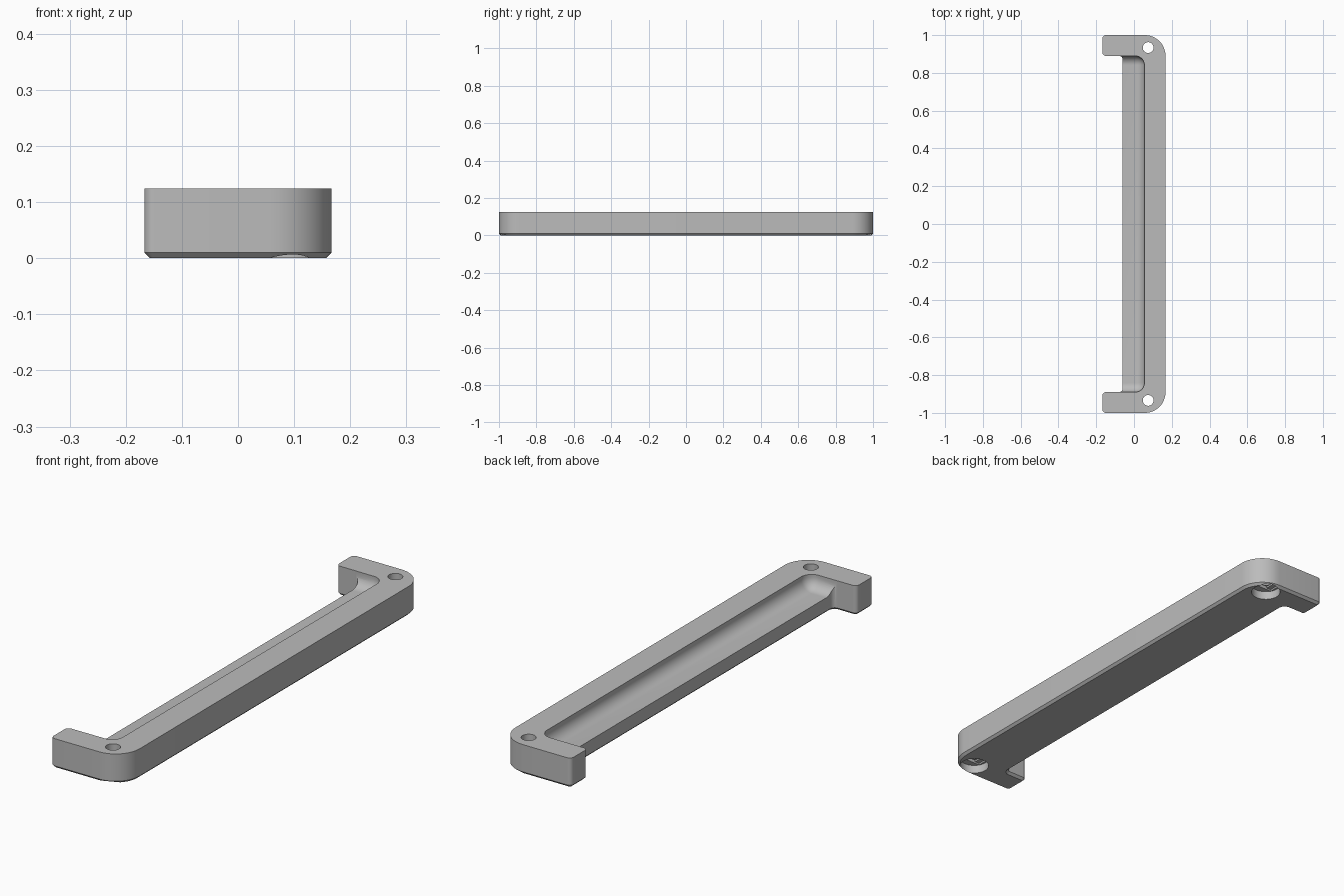
import bpy, bmesh, math
from mathutils import Vector, Matrix

if "Cube" in bpy.data.objects:
    bpy.data.objects.remove(bpy.data.objects["Cube"], do_unlink=True)

HEIGHT, FLOOR, CHAMFER = 0.124, 0.066, 0.01

grey = bpy.data.materials.new("plain_grey")
grey.use_nodes = True
grey.diffuse_color = (0.5, 0.5, 0.5, 1)
grey.node_tree.nodes["Principled BSDF"].inputs["Base Color"].default_value = (0.5, 0.5, 0.5, 1)


def to_object(bm, name):
    bmesh.ops.recalc_face_normals(bm, faces=bm.faces)
    mesh = bpy.data.meshes.new(name)
    bm.to_mesh(mesh)
    bm.free()
    obj = bpy.data.objects.new(name, mesh)
    bpy.context.collection.objects.link(obj)
    return obj


def rounded_outline(corners, steps=12):
    """Replace each (x, y, radius) right-angle corner with an arc."""
    points = []
    for i, (x, y, r) in enumerate(corners):
        here = Vector((x, y))
        a = (Vector(corners[i - 1][:2]) - here).normalized()
        b = (Vector(corners[(i + 1) % len(corners)][:2]) - here).normalized()
        centre = here + (a + b) * r
        for k in range(steps + 1):
            t = math.pi / 2 * k / steps
            points.append(centre - b * r * math.cos(t) - a * r * math.sin(t))
    return points


def box(lo, hi):
    bm = bmesh.new()
    lo, hi = Vector(lo), Vector(hi)
    bmesh.ops.create_cube(bm, size=1)
    for v in bm.verts:
        v.co = Vector([(lo[i] + hi[i]) / 2 + v.co[i] * (hi[i] - lo[i]) for i in range(3)])
    return bm


def cylinder(x, y, radius, z0, z1):
    bm = bmesh.new()
    bmesh.ops.create_cone(bm, cap_ends=True, segments=48, radius1=radius, radius2=radius,
                          depth=z1 - z0, matrix=Matrix.Translation((x, y, (z0 + z1) / 2)))
    return bm


def cut(target, bm, name):
    cutter = to_object(bm, name)
    cutter.hide_render = True
    mod = target.modifiers.new(name, 'BOOLEAN')
    mod.operation, mod.solver, mod.object = 'DIFFERENCE', 'EXACT', cutter
    bpy.context.view_layer.objects.active = target
    bpy.ops.object.modifier_apply(modifier=mod.name)
    bpy.data.objects.remove(cutter, do_unlink=True)


# Solid body: C-shaped outline with rounded corners and a chamfered foot
half = [(0.167, 1, 0.11), (-0.167, 1, 0.018), (-0.167, 0.89, 0.018), (-0.06, 0.89, 0.02)]
corners = half + [(x, -y, r) for x, y, r in reversed(half)]
bm = bmesh.new()
base = bm.faces.new([bm.verts.new((p.x, p.y, 0)) for p in rounded_outline(corners)])
top = bmesh.ops.extrude_face_region(bm, geom=[base])
bmesh.ops.translate(bm, vec=(0, 0, HEIGHT), verts=[g for g in top["geom"] if isinstance(g, bmesh.types.BMVert)])
if not any(all(v.co.z < 0.001 for v in f.verts) for f in bm.faces):
    bm.faces.new([v for v in bm.verts if v.co.z < 0.001])
bmesh.ops.recalc_face_normals(bm, faces=bm.faces)
foot = [e for e in bm.edges if all(v.co.z < 0.001 for v in e.verts)]
bmesh.ops.bevel(bm, geom=foot, offset=CHAMFER, segments=1, affect='EDGES', clamp_overlap=False)
handle = to_object(bm, "handle_body")

# Coved pocket, open on the -x side
bm = box((-0.5, -0.8895, FLOOR), (0.055, 0.8895, 0.3))


def is_coved(e):
    a, b = (v.co for v in e.verts)
    inner = a.x > 0 and b.x > 0
    low = a.z < 0.1 and b.z < 0.1
    upright = abs(a.z - b.z) > 0.1
    return (inner and (low or upright)) or (low and abs(a.x - b.x) > 0.1)


bmesh.ops.bevel(bm, geom=[e for e in bm.edges if is_coved(e)], offset=0.048,
                segments=10, profile=0.5, affect='EDGES', clamp_overlap=False)
cut(handle, bm, "pocket_cutter")

# Screw holes, each with a counterbore and stepped recess underneath
for side in (-1, 1):
    x, y, r = 0.075, side * 0.934, 0.029
    cut(handle, cylinder(x, y, 0.059, -0.1, 0.036), "counterbore_cutter")
    cut(handle, box((x - 0.05, y - r, 0.02), (x + 0.05, y + r, 0.043)), "slot_cutter")
    cut(handle, box((x - r, y - r, 0.02), (x + r, y + r, 0.05)), "square_cutter")
    cut(handle, cylinder(x, y, r - 0.0005, 0.03, 0.3), "screw_hole_cutter")

handle.data.materials.clear()
handle.data.materials.append(grey)
bpy.ops.object.select_all(action='DESELECT')
handle.select_set(True)
bpy.context.view_layer.objects.active = handle
bpy.ops.object.shade_smooth_by_angle(angle=math.radians(30))
